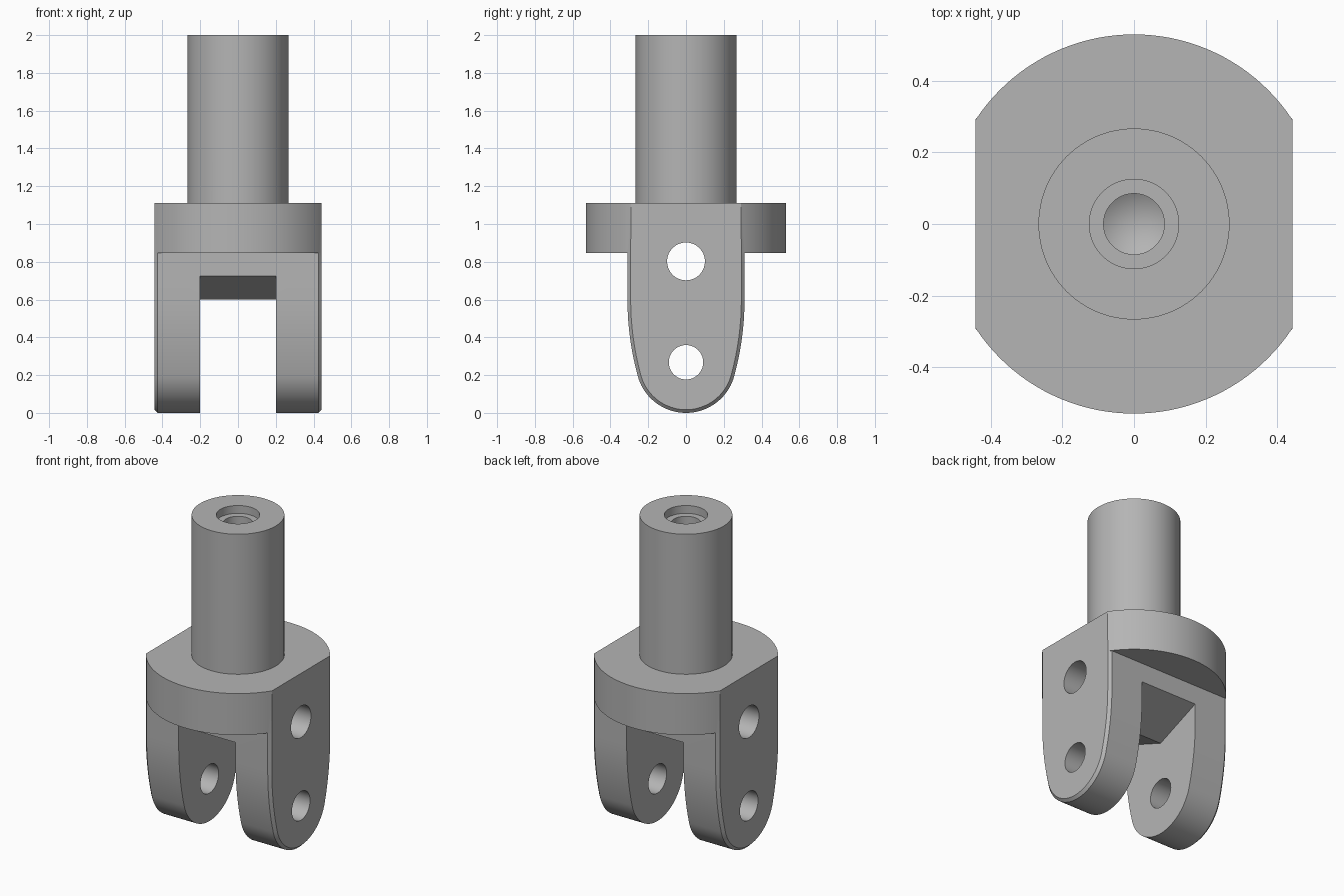
import bpy, bmesh, math
from mathutils import Vector, Matrix

if "Cube" in bpy.data.objects:
    bpy.data.objects.remove(bpy.data.objects["Cube"])

HALF_X = 0.443      # half width across the flats
DISC_R = 0.53
SLOT = 0.2          # half width of the fork slot
CHAMFER = 0.017

steel = bpy.data.materials.new("plain grey")
steel.use_nodes = True
GREY = (0.46, 0.46, 0.46, 1)
steel.diffuse_color = GREY
steel.node_tree.nodes["Principled BSDF"].inputs["Base Color"].default_value = GREY


def make_object(name, bm):
    bmesh.ops.recalc_face_normals(bm, faces=bm.faces)
    mesh = bpy.data.meshes.new(name)
    bm.to_mesh(mesh)
    bm.free()
    mesh.materials.append(steel)
    obj = bpy.data.objects.new(name, mesh)
    bpy.context.collection.objects.link(obj)
    return obj


def loft(name, sections):
    """Skin matching closed loops of points and cap both ends."""
    bm = bmesh.new()
    rings = [[bm.verts.new(p) for p in s] for s in sections]
    for a, b in zip(rings, rings[1:]):
        for i in range(len(a)):
            j = (i + 1) % len(a)
            bm.faces.new((a[i], a[j], b[j], b[i]))
    bm.faces.new(rings[0])
    bm.faces.new(rings[-1])
    return make_object(name, bm)


def lathe(name, profile, steps=96):
    """Turn a radius/height profile around z."""
    bm = bmesh.new()
    verts = [bm.verts.new((r, 0, z)) for r, z in profile]
    edges = [bm.edges.new(pair) for pair in zip(verts, verts[1:])]
    bmesh.ops.spin(bm, geom=verts + edges, axis=(0, 0, 1), cent=(0, 0, 0),
                   angle=math.tau, steps=steps)
    bmesh.ops.remove_doubles(bm, verts=bm.verts, dist=1e-5)
    return make_object(name, bm)


def cross_pin(name, radius, z):
    """Round cutter lying along x."""
    bm = bmesh.new()
    place = Matrix.Translation((0, 0, z)) @ Matrix.Rotation(math.pi / 2, 4, 'Y')
    bmesh.ops.create_cone(bm, cap_ends=True, segments=64, radius1=radius,
                          radius2=radius, depth=2, matrix=place)
    return make_object(name, bm)


def combine(target, other, operation):
    other.hide_render = True
    mod = target.modifiers.new(operation.lower(), 'BOOLEAN')
    mod.operation = operation
    mod.solver = 'EXACT'
    mod.object = other
    bpy.context.view_layer.objects.active = target
    bpy.ops.object.modifier_apply(modifier=mod.name)
    bpy.data.objects.remove(other)


def fork_outline(x, inset):
    """Rounded tongue: small tip arc, large tangent flank, straight top."""
    tip_r, tip_z, flank_r, flank_z = 0.265, 0.265, 1.53, 0.6
    flank_y = 0.31 - flank_r
    join = math.atan2(tip_z - flank_z, -flank_y)
    half = []
    for i in range(20):
        a = -math.pi / 2 + (join + math.pi / 2) * i / 20
        half.append(((tip_r - inset) * math.cos(a),
                     tip_z + (tip_r - inset) * math.sin(a)))
    for i in range(9):
        a = join * (1 - i / 8)
        half.append((flank_y + (flank_r - inset) * math.cos(a),
                     flank_z + (flank_r - inset) * math.sin(a)))
    half.append((0.31 - inset, 0.92))
    full = half + [(-y, z) for y, z in reversed(half[1:])]
    return [(x, y, z) for y, z in full]


# Flange disc with two flats
corner = math.acos(HALF_X / DISC_R)
arc = [corner + (math.pi - 2 * corner) * i / 40 for i in range(41)]
outline = [(DISC_R * math.cos(a), DISC_R * math.sin(a)) for a in arc]
outline += [(-x, -y) for x, y in outline]
body = loft("clevis_rod_end", [[(x, y, z) for x, y in outline]
                               for z in (0.846, 1.11)])

# Fork block with chamfered outer edges
fork = loft("fork", [fork_outline(-HALF_X, CHAMFER),
                     fork_outline(-HALF_X + CHAMFER, 0),
                     fork_outline(HALF_X - CHAMFER, 0),
                     fork_outline(HALF_X, CHAMFER)])

# Slot between the fork legs, its roof sloping down to the middle
roof = [(-0.6, -0.1), (0.6, -0.1), (0.6, 0.844), (0.31, 0.724),
        (0, 0.6), (-0.31, 0.724), (-0.6, 0.844)]
slot = loft("slot_cutter", [[(x, y, z) for y, z in roof] for x in (-SLOT, SLOT)])
combine(fork, slot, 'DIFFERENCE')
combine(body, fork, 'UNION')

# Shaft with a stepped, cone-ended bore
shaft = lathe("shaft", [(0, 1.45), (0.085, 1.5), (0.085, 1.95), (0.125, 1.95),
                        (0.125, 2), (0.267, 2), (0.267, 1.03), (0, 1.03)])
combine(body, shaft, 'UNION')

# Cross holes through the flats
combine(body, cross_pin("upper_hole_cutter", 0.1, 0.802), 'DIFFERENCE')
combine(body, cross_pin("lower_hole_cutter", 0.091, 0.268), 'DIFFERENCE')

# Smooth curves, sharp edges
bpy.ops.object.select_all(action='DESELECT')
body.select_set(True)
bpy.context.view_layer.objects.active = body
bpy.ops.object.shade_smooth_by_angle(angle=math.radians(25))
